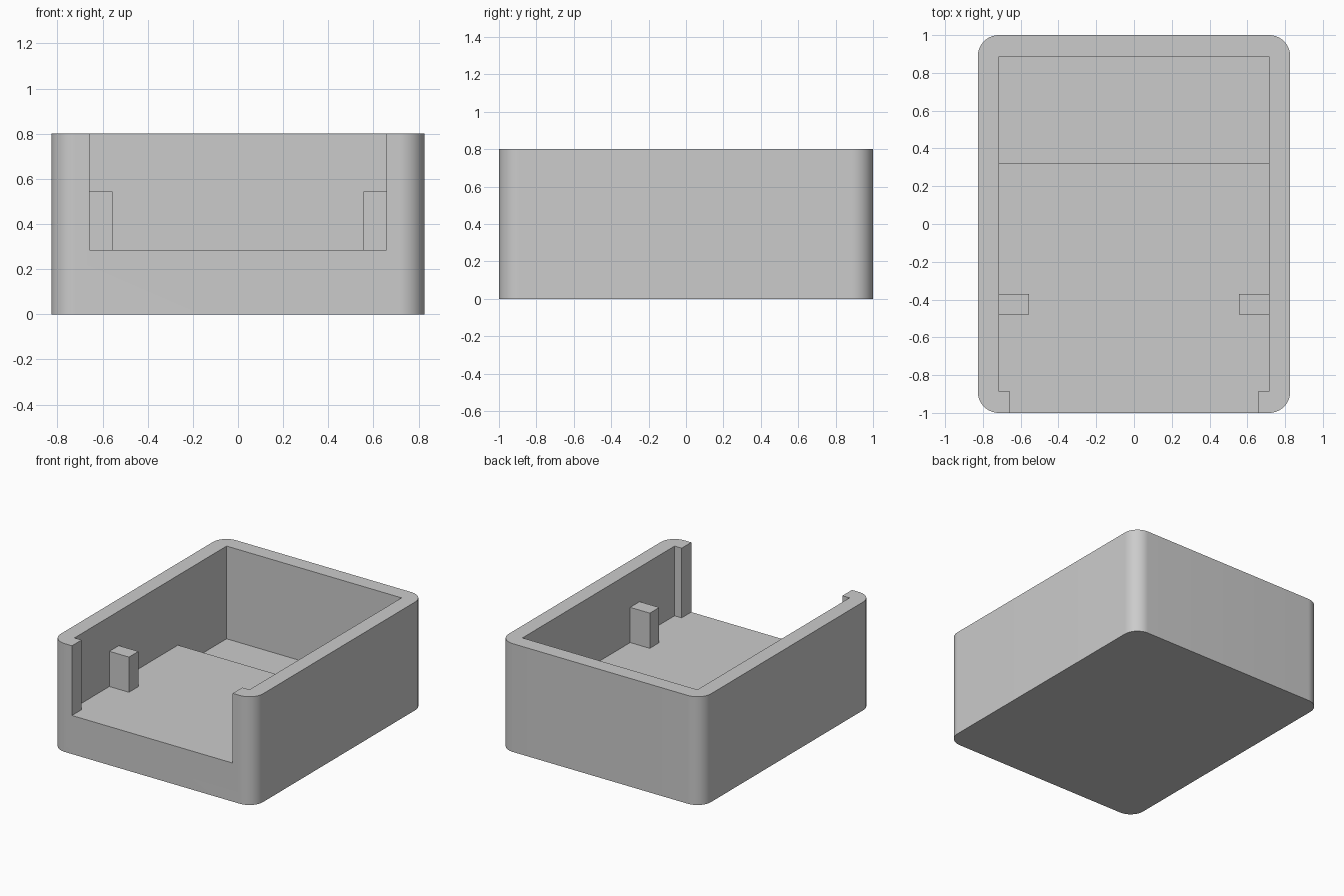
import bpy
import bmesh
import math

cube = bpy.data.objects.get("Cube")
if cube:
    bpy.data.objects.remove(cube, do_unlink=True)

# Single plain grey material
grey = bpy.data.materials.new("plain_grey")
grey.use_nodes = True
colour = (0.6, 0.6, 0.6, 1)
grey.diffuse_color = colour
grey.node_tree.nodes["Principled BSDF"].inputs["Base Color"].default_value = colour

# Main dimensions
HALF_W, HALF_L, HEIGHT = 0.827, 1.0, 0.8
WALL = 0.112
IN_X, IN_Y = HALF_W - WALL, HALF_L - WALL
FLOOR, PIT_FLOOR, STEP_Y = 0.285, 0.115, 0.32
OPENING = 0.657
ABOVE = HEIGHT + 0.2


def box(name, low, high, corner_radius=0):
    """Box between two corners, with optionally rounded upright edges."""
    bm = bmesh.new()
    bmesh.ops.create_cube(bm, size=1)
    for v in bm.verts:
        v.co = [a if c < 0 else b for c, a, b in zip(v.co, low, high)]
    if corner_radius:
        upright = [e for e in bm.edges
                   if abs(e.verts[0].co.z - e.verts[1].co.z) > 0.1]
        bmesh.ops.bevel(bm, geom=upright, offset=corner_radius, segments=16,
                        profile=0.5, affect='EDGES')
    mesh = bpy.data.meshes.new(name)
    bm.to_mesh(mesh)
    bm.free()
    mesh.materials.append(grey)
    obj = bpy.data.objects.new(name, mesh)
    bpy.context.collection.objects.link(obj)
    return obj


def carve(target, cutter):
    """Subtract the cutter from the target, then discard it."""
    cutter.hide_render = True
    mod = target.modifiers.new("carve", 'BOOLEAN')
    mod.operation = 'DIFFERENCE'
    mod.solver = 'EXACT'
    mod.object = cutter
    bpy.context.view_layer.objects.active = target
    bpy.ops.object.modifier_apply(modifier=mod.name)
    bpy.data.objects.remove(cutter, do_unlink=True)


# Rounded outer case
case = box("case", (-HALF_W, -HALF_L, 0), (HALF_W, HALF_L, HEIGHT), WALL)

# Main cavity, deeper rear pit and front opening
carve(case, box("cavity", (-IN_X, -IN_Y, FLOOR), (IN_X, IN_Y, ABOVE)))
carve(case, box("rear_pit", (-IN_X, STEP_Y, PIT_FLOOR), (IN_X, IN_Y, ABOVE)))
carve(case, box("front_opening", (-OPENING, -HALF_L - 0.1, FLOOR),
                (OPENING, 0, ABOVE)))

bpy.ops.object.select_all(action='DESELECT')
case.select_set(True)
bpy.context.view_layer.objects.active = case
bpy.ops.object.shade_smooth_by_angle(angle=math.radians(30))

# Small posts standing on the floor against the side walls
for side, name in ((1, "left_post"), (-1, "right_post")):
    inner, outer = side * 0.555, side * (IN_X + 0.02)
    box(name, (min(inner, outer), -0.48, FLOOR - 0.02),
        (max(inner, outer), -0.37, 0.545))
